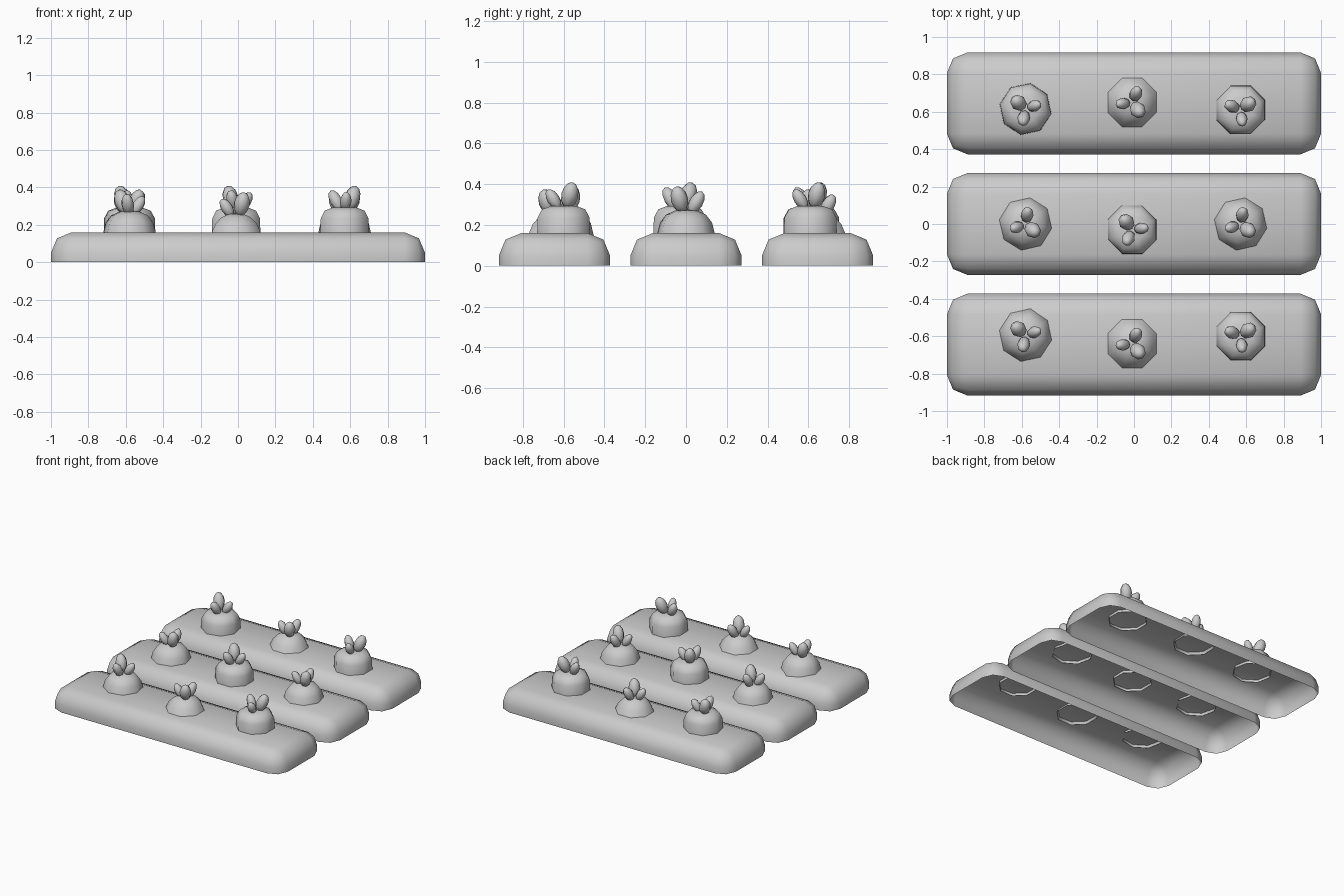
import bpy, bmesh
from math import sin, cos, pi, radians
from mathutils import Matrix, Vector

if "Cube" in bpy.data.objects:
    bpy.data.objects.remove(bpy.data.objects["Cube"])


def finish(bm, name, angle=60):
    bmesh.ops.recalc_face_normals(bm, faces=bm.faces)
    mesh = bpy.data.meshes.new(name)
    bm.to_mesh(mesh)
    bm.free()
    ob = bpy.data.objects.new(name, mesh)
    bpy.context.collection.objects.link(ob)
    bpy.ops.object.select_all(action='DESELECT')
    ob.select_set(True)
    bpy.context.view_layer.objects.active = ob
    bpy.ops.object.shade_smooth_by_angle(angle=radians(angle))
    return ob


# Soil bed: rounded box, open underneath
def soil_bed(y, index):
    bm = bmesh.new()
    bmesh.ops.create_cube(bm, size=1, matrix=Matrix.Translation((0, y, 0.08))
                          @ Matrix.Diagonal((2, 0.545, 0.16, 1)))
    edges = [e for e in bm.edges if any(v.co.z > 0.1 for v in e.verts)]
    bmesh.ops.bevel(bm, geom=edges, offset=0.11, segments=2, profile=0.5,
                    affect='EDGES')
    bottom = [f for f in bm.faces if all(v.co.z < 0.001 for v in f.verts)]
    bmesh.ops.delete(bm, geom=bottom, context='FACES')
    finish(bm, f"soil_bed_{index}")


# Mound profiles as (radius, height), lathed with eight sides
PROFILES = {
    "tall": [(0.141, 0.14), (0.138, 0.235), (0.115, 0.276), (0.07, 0.292), (0, 0.295)],
    "medium": [(0.147, 0.14), (0.13, 0.21), (0.10, 0.25), (0.055, 0.27), (0, 0.275)],
    "low": [(0.150, 0.14), (0.12, 0.205), (0.085, 0.24), (0.045, 0.257), (0, 0.26)],
}


def mound(x, y, kind, turn, index):
    bm = bmesh.new()
    rings = []
    for r, z in PROFILES[kind][:-1]:
        rings.append([bm.verts.new((x + r * cos(turn + i * pi / 4),
                                    y + r * sin(turn + i * pi / 4), z))
                      for i in range(8)])
    tip = bm.verts.new((x, y, PROFILES[kind][-1][1]))
    for a, b in zip(rings, rings[1:]):
        for i in range(8):
            j = (i + 1) % 8
            bm.faces.new((a[i], a[j], b[j], b[i]))
    for i in range(8):
        bm.faces.new((rings[-1][i], rings[-1][(i + 1) % 8], tip))
    finish(bm, f"mound_{index}")


# Sprout: three plump leaves leaning outward (width, half length, lift, tilt)
LEAVES = [(0.042, 0.068, 0.050, 22), (0.034, 0.062, 0.034, 30), (0.031, 0.056, 0.030, 32)]


def sprout(x, y, top, heading, index):
    bm = bmesh.new()
    for i, (width, half, lift, tilt) in enumerate(LEAVES):
        m = (Matrix.Translation((x, y, top))
             @ Matrix.Rotation(radians(heading + 120 * i), 4, 'Z')
             @ Matrix.Translation((0.05, 0, lift))
             @ Matrix.Rotation(radians(tilt), 4, 'Y')
             @ Matrix.Diagonal((width, width, half, 1)))
        bmesh.ops.create_uvsphere(bm, u_segments=8, v_segments=6, radius=1, matrix=m)
    finish(bm, f"sprout_{index}", 80)


for n, bed_y in enumerate((-0.645, 0, 0.645)):
    soil_bed(bed_y, n + 1)

# Plants: x, y, mound kind, heading of the largest leaf
PLANTS = [
    (-0.58, -0.595, "medium", 139), (-0.01, -0.64, "low", -53), (0.57, -0.60, "tall", 37),
    (-0.58, 0.00, "medium", -40), (-0.01, -0.03, "tall", 127), (0.57, 0.00, "medium", -40),
    (-0.58, 0.615, "tall", 139), (-0.01, 0.65, "low", -53), (0.57, 0.61, "tall", 37),
]
for n, (x, y, kind, heading) in enumerate(PLANTS, 1):
    mound(x, y, kind, radians(heading + 75.5), n)
    sprout(x, y, PROFILES[kind][-1][1], heading, n)
